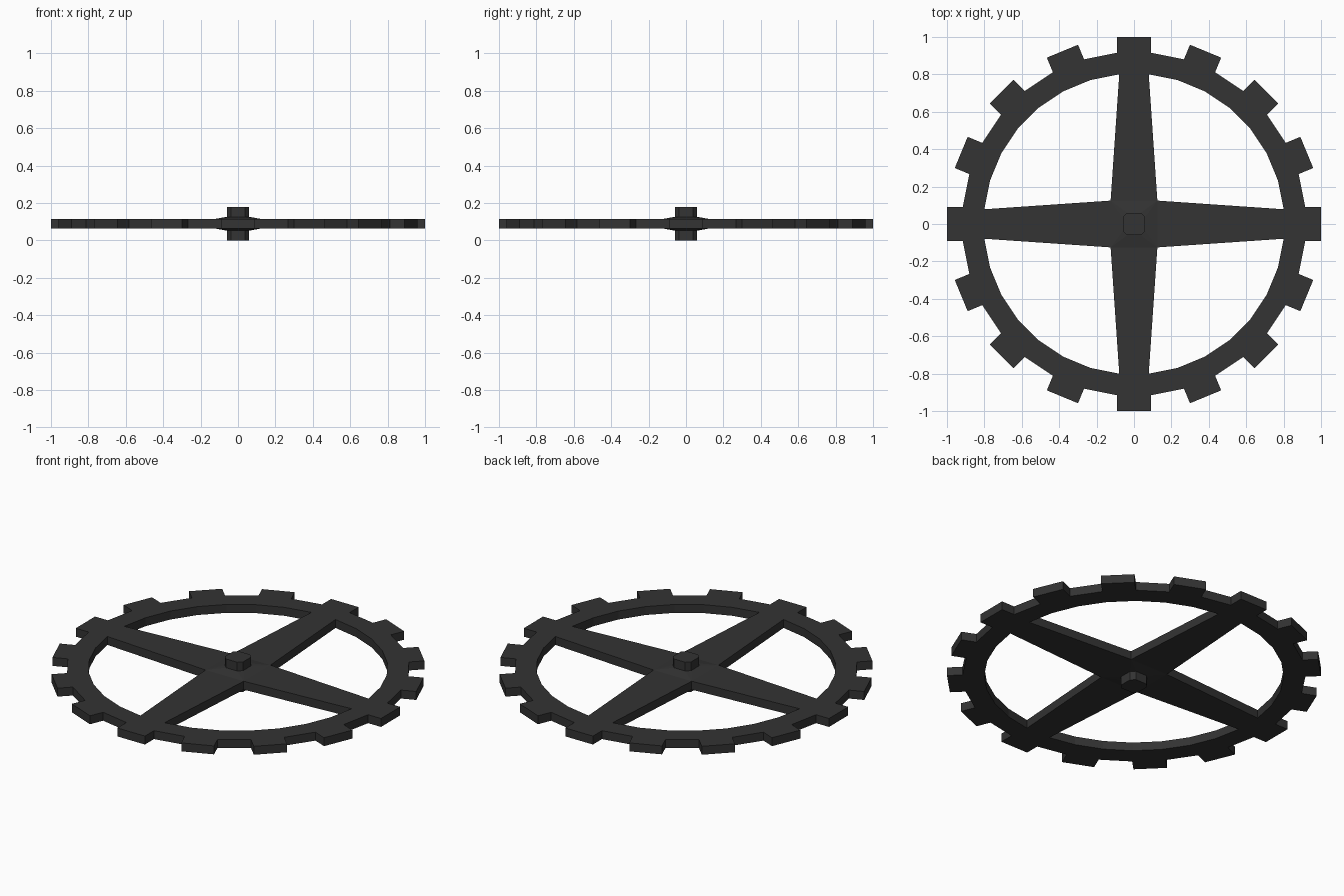
import bpy, bmesh, math
from mathutils import Vector, Matrix

if "Cube" in bpy.data.objects:
    bpy.data.objects.remove(bpy.data.objects["Cube"])

ZC = 0.089        # mid height of the wheel
HALF = 0.025      # half thickness of the flat plate
R_IN, R_OUT, R_TIP = 0.804, 0.92, 1.0
STEP = math.pi / 16
CORE = 0.125      # half width of the square where spokes meet

mat = bpy.data.materials.new("dark_metal")
mat.diffuse_color = (0.033, 0.033, 0.033, 1)
mat.use_nodes = True
mat.node_tree.nodes["Principled BSDF"].inputs["Base Color"].default_value = mat.diffuse_color


def finish(bm, name):
    me = bpy.data.meshes.new(name)
    bm.to_mesh(me)
    bm.free()
    me.materials.append(mat)
    ob = bpy.data.objects.new(name, me)
    bpy.context.collection.objects.link(ob)
    return ob


def polar(r, a):
    return Vector((r * math.cos(a), r * math.sin(a), 0))


def octagon(r, c):
    return [(r, c), (c, r), (-c, r), (-r, c), (-r, -c), (-c, -r), (c, -r), (r, -c)]


def open_core(bm):
    # remove the hidden walls between spokes and core
    bm.normal_update()
    walls = [f for f in bm.faces if abs(f.normal.z) < 0.1
             and f.calc_center_median().xy.length < CORE + 0.01]
    bmesh.ops.delete(bm, geom=walls, context='FACES_ONLY')


# Toothed rim and tapered spokes, drawn flat then extruded
bm = bmesh.new()


def quad(points):
    bm.faces.new([bm.verts.new(p + Vector((0, 0, ZC - HALF))) for p in points])


for i in range(32):
    a, b = (i - 0.5) * STEP, (i + 0.5) * STEP
    quad([polar(R_IN, a), polar(R_OUT, a), polar(R_OUT, b), polar(R_IN, b)])
    if i % 2 == 0:
        w = R_OUT * math.sin(STEP / 2)
        turn = Matrix.Rotation(i * STEP, 3, 'Z')
        quad([polar(R_OUT, a), turn @ Vector((R_TIP, -w, 0)),
              turn @ Vector((R_TIP, w, 0)), polar(R_OUT, b)])
    if i % 8 == 0:
        turn = Matrix.Rotation(i * STEP, 3, 'Z')
        quad([turn @ Vector((CORE, -CORE, 0)), polar(R_IN, a),
              polar(R_IN, b), turn @ Vector((CORE, CORE, 0))])
bmesh.ops.remove_doubles(bm, verts=bm.verts, dist=1e-4)
ext = bmesh.ops.extrude_face_region(bm, geom=bm.faces[:], use_keep_orig=True)
new_verts = [g for g in ext["geom"] if isinstance(g, bmesh.types.BMVert)]
bmesh.ops.translate(bm, verts=new_verts, vec=(0, 0, 2 * HALF))
bmesh.ops.recalc_face_normals(bm, faces=bm.faces)
open_core(bm)
finish(bm, "toothed_wheel")

# Raised core where the spokes cross
bm = bmesh.new()
for s in (-1, 1):
    for x, y in octagon(0.06, 0.037):
        bm.verts.new((x, y, ZC + s * 0.037))
    for x in (-CORE, CORE):
        for y in (-CORE, CORE):
            bm.verts.new((x, y, ZC + s * HALF))
bmesh.ops.convex_hull(bm, input=bm.verts)
bmesh.ops.recalc_face_normals(bm, faces=bm.faces)
open_core(bm)
finish(bm, "spoke_core")

# Eight-sided axle through the centre
bm = bmesh.new()
cap = bm.faces.new([bm.verts.new((x, y, 0)) for x, y in octagon(0.06, 0.037)])
ext = bmesh.ops.extrude_face_region(bm, geom=[cap], use_keep_orig=True)
bmesh.ops.translate(bm, verts=[g for g in ext["geom"] if isinstance(g, bmesh.types.BMVert)],
                    vec=(0, 0, 2 * ZC))
bmesh.ops.recalc_face_normals(bm, faces=bm.faces)
finish(bm, "axle")
